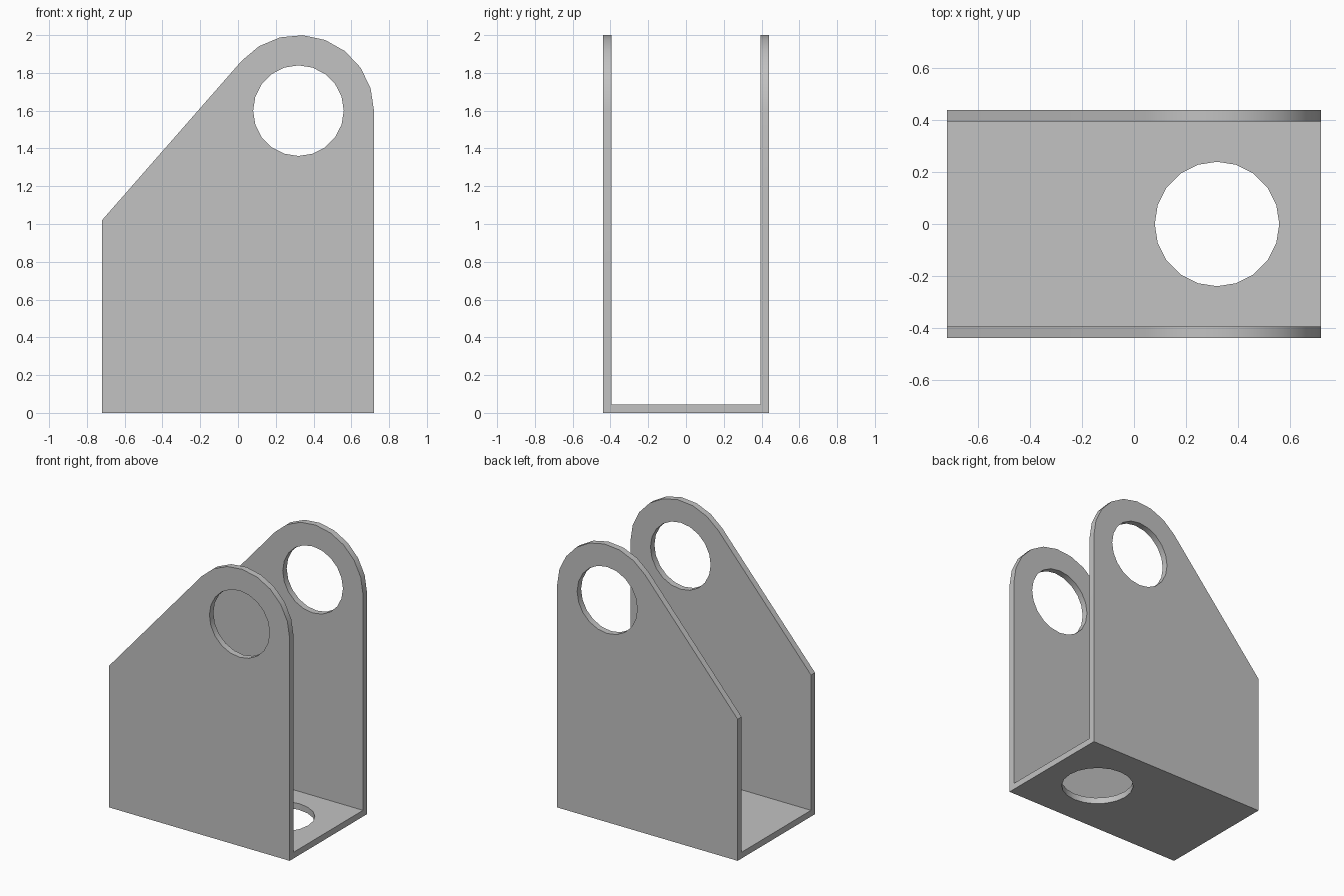
import bpy
import bmesh
from math import sin, cos, acos, atan2, hypot, pi, radians
from mathutils import Matrix

HALF_LEN, HALF_WIDTH, WALL = 0.72, 0.44, 0.045
EYE_X, EYE_Z, EYE_R, HOLE_R = 0.32, 1.6, 0.4, 0.24
SHOULDER_Z = 1.02

cube = bpy.data.objects.get("Cube")
if cube:
    bpy.data.objects.remove(cube, do_unlink=True)

steel = bpy.data.materials.new("light_grey_metal")
steel.use_nodes = True
grey = (0.54, 0.54, 0.54, 1)
steel.diffuse_color = grey
steel.node_tree.nodes["Principled BSDF"].inputs["Base Color"].default_value = grey


def prism(name, points, shift):
    """Solid made by sweeping a closed outline of 3D points along shift."""
    bm = bmesh.new()
    face = bm.faces.new([bm.verts.new(p) for p in points])
    swept = bmesh.ops.extrude_face_region(bm, geom=[face], use_keep_orig=True)
    moved = [g for g in swept["geom"] if isinstance(g, bmesh.types.BMVert)]
    bmesh.ops.translate(bm, verts=moved, vec=shift)
    bmesh.ops.recalc_face_normals(bm, faces=bm.faces[:])
    mesh = bpy.data.meshes.new(name)
    bm.to_mesh(mesh)
    bm.free()
    mesh.materials.append(steel)
    obj = bpy.data.objects.new(name, mesh)
    bpy.context.collection.objects.link(obj)
    return obj


def circle(start, end, count, radius):
    return [(radius * cos(start + (end - start) * i / count),
             radius * sin(start + (end - start) * i / count)) for i in range(count + 1)]


# U-shaped channel: floor and two walls as one section along x
W, I = HALF_WIDTH, HALF_WIDTH - WALL
section = [(-W, 0), (W, 0), (W, 2), (I, 2), (I, WALL), (-I, WALL), (-I, 2), (-W, 2)]
bracket = prism("clevis_bracket", [(-HALF_LEN, y, z) for y, z in section],
                (2 * HALF_LEN, 0, 0))

# Side outline: round eye with a tangent slope down to the low shoulder
dx, dz = -HALF_LEN - EYE_X, SHOULDER_Z - EYE_Z
tangent = atan2(dz, dx) + 2 * pi - acos(EYE_R / hypot(dx, dz))
outline = [(-HALF_LEN, -0.1), (HALF_LEN, -0.1)]
outline += [(EYE_X + x, EYE_Z + z) for x, z in circle(0, tangent, 8, EYE_R)]
outline.append((-HALF_LEN, SHOULDER_Z))
side_cutter = prism("side_outline_cutter", [(x, -1, z) for x, z in outline], (0, 2, 0))

# Pin holes through both walls, and the hole in the floor
ring = circle(0, 2 * pi, 20, HOLE_R)[:-1]
pin_cutter = prism("pin_hole_cutter", [(EYE_X + x, -1, EYE_Z + z) for x, z in ring], (0, 2, 0))
floor_cutter = prism("floor_hole_cutter", [(EYE_X + x, y, -0.2) for x, y in ring], (0, 0, 0.5))

cutters = [(side_cutter, 'INTERSECT'), (pin_cutter, 'DIFFERENCE'), (floor_cutter, 'DIFFERENCE')]
for cutter, operation in cutters:
    cutter.hide_render = True
    mod = bracket.modifiers.new(cutter.name, 'BOOLEAN')
    mod.operation = operation
    mod.solver = 'EXACT'
    mod.object = cutter

# Apply the cuts and remove the cutters
bpy.context.view_layer.update()
result = bracket.evaluated_get(bpy.context.evaluated_depsgraph_get())
mesh = bpy.data.meshes.new_from_object(result)
bracket.modifiers.clear()
bracket.data = mesh
for cutter, _ in cutters:
    bpy.data.objects.remove(cutter, do_unlink=True)

# Smooth the round surfaces, keep the plate edges crisp
bpy.ops.object.select_all(action='DESELECT')
bracket.select_set(True)
bpy.context.view_layer.objects.active = bracket
bpy.ops.object.shade_smooth_by_angle(angle=radians(30))
